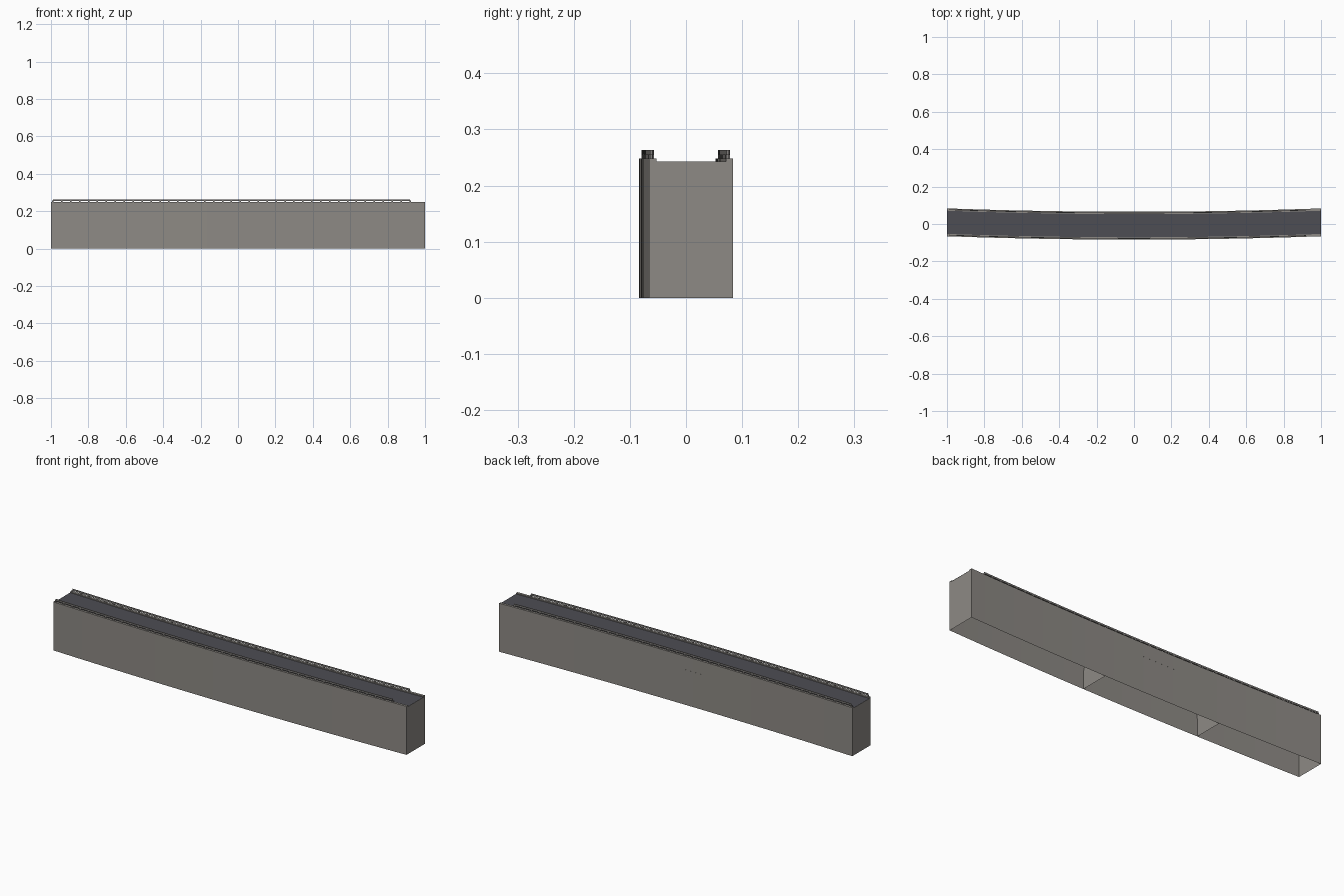
import bpy, math

if "Cube" in bpy.data.objects:
    bpy.data.objects.remove(bpy.data.objects["Cube"])

def mat(name, c):
    m = bpy.data.materials.new(name)
    m.diffuse_color = (*c, 1)
    m.use_nodes = True
    m.node_tree.nodes["Principled BSDF"].inputs["Base Color"].default_value = m.diffuse_color
    return m

STONE = mat("warm grey concrete", (0.27, 0.255, 0.235))
ROAD = mat("dark asphalt", (0.075, 0.075, 0.088))
RAIL = mat("rail grey", (0.22, 0.21, 0.20))

def mid(x):
    # gentle bend of the centre line
    return -0.009 + 0.018 * x * x

def mesh(name, verts, faces, m):
    me = bpy.data.meshes.new(name)
    me.from_pydata(verts, [], faces)
    me.materials.append(m)
    ob = bpy.data.objects.new(name, me)
    bpy.context.collection.objects.link(ob)
    return ob

def sweep(name, prof, xs, m, closed=True, caps=True):
    # sweep a (y, z) profile along the bend
    n = len(prof)
    verts = [(x, mid(x) + y, z) for x in xs for y, z in prof]
    faces = []
    for i in range(len(xs) - 1):
        for j in range(n if closed else n - 1):
            k = (j + 1) % n
            faces.append((i*n + j, i*n + n + j, i*n + n + k, i*n + k))
    if caps:
        faces.append(tuple(range(n)))
        faces.append(tuple(range((len(xs) - 1) * n, len(xs) * n))[::-1])
    return mesh(name, verts, faces, m)

def span(a, b, n):
    return [a + (b - a) * i / n for i in range(n + 1)]

def rect(y0, y1, z0, z1):
    return [(y0, z0), (y0, z1), (y1, z1), (y1, z0)]

XS = span(-1, 1, 24)
W = 0.0745

# hollow body, open underneath, with end walls
sweep("wall_body", [(-W, 0), (-W, 0.2425), (W, 0.2425), (W, 0)], XS, STONE, closed=False)

# road surface
sweep("road", [(-0.063, 0.2432), (0.063, 0.2432)], XS, ROAD, closed=False, caps=False)

# kerbs and railings on both sides
RX = span(-0.99, 0.92, 40)
for side, s in (("front", -1), ("back", 1)):
    sweep(side + "_kerb", rect(*sorted((s * 0.062, s * W)), 0.241, 0.248), XS, STONE)
    c = s * 0.068
    sweep(side + "_rail", rect(c - 0.002, c + 0.002, 0.2545, 0.263), RX, RAIL)
    verts, faces = [], []
    for x in RX:
        b = len(verts)
        for dx, dy in ((-.004, -.002), (.004, -.002), (.004, .002), (-.004, .002)):
            for z in (0.247, 0.256):
                verts.append((x + dx, mid(x) + c + dy, z))
        for j in range(4):
            k = (j + 1) % 4
            faces.append((b + 2*j, b + 2*k, b + 2*k + 1, b + 2*j + 1))
    mesh(side + "_rail_posts", verts, faces, RAIL)

# rounded passage lining inside the body
x0, x1, top, r = -0.43, 0.22, 0.18, 0.1
path = [(x0, 0)]
for cx, a0 in ((x0 + r, 180), (x1 - r, 90)):
    for i in range(9):
        a = math.radians(a0 - 90 * i / 8)
        path.append((cx + r * math.cos(a), top - r + r * math.sin(a)))
path.append((x1, 0))
verts = [(x, mid(x) + s * (W - 0.0005), z) for x, z in path for s in (-1, 1)]
faces = [(2*i, 2*i + 1, 2*i + 3, 2*i + 2) for i in range(len(path) - 1)]
mesh("passage_lining", verts, faces, STONE)
